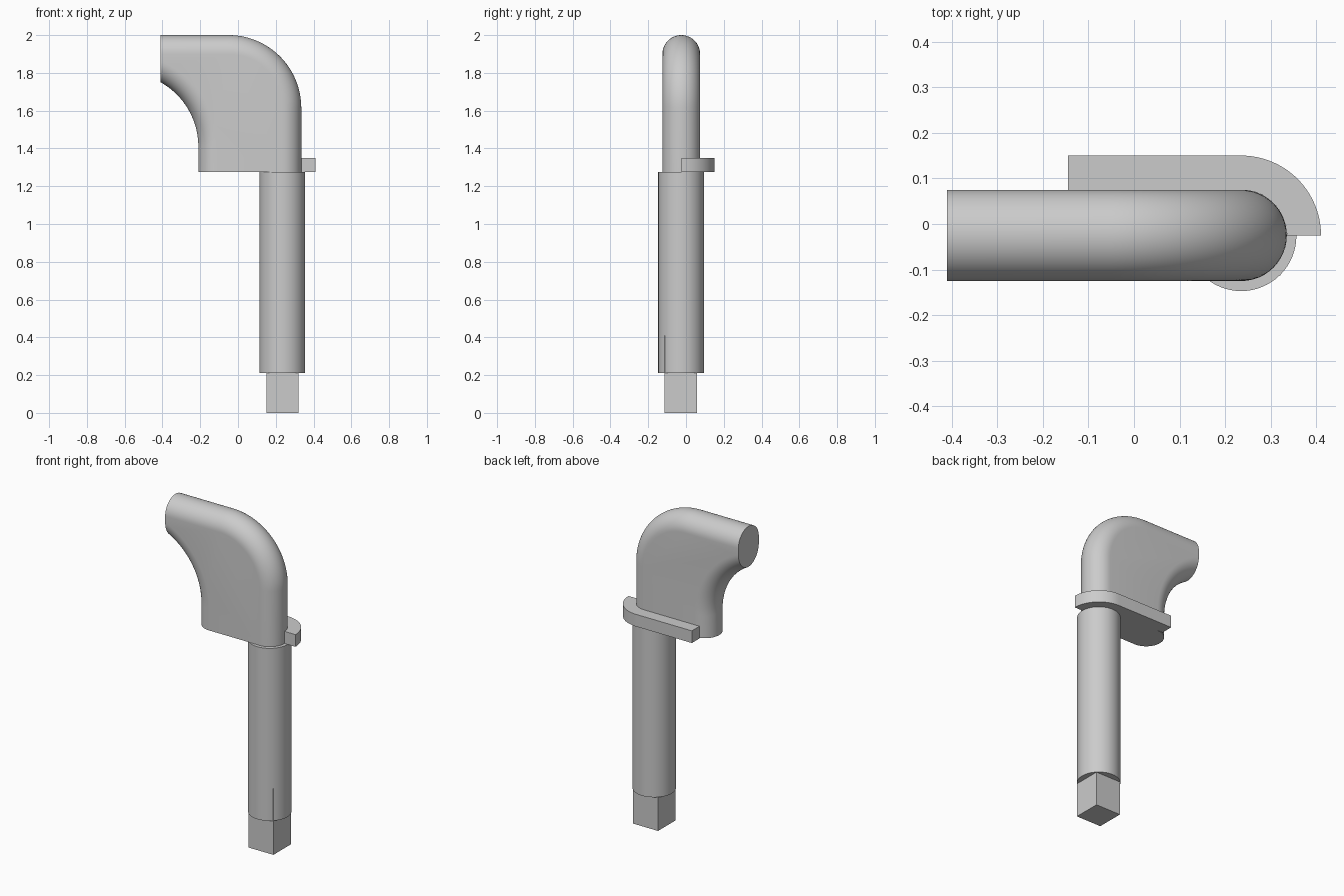
import bpy, bmesh
from math import sin, cos, pi, acos

cube = bpy.data.objects.get("Cube")
if cube:
    bpy.data.objects.remove(cube, do_unlink=True)

GREY = (0.6, 0.6, 0.6, 1)
mat = bpy.data.materials.new("plain grey")
mat.use_nodes = True
mat.diffuse_color = GREY
mat.node_tree.nodes["Principled BSDF"].inputs["Base Color"].default_value = GREY

BASE_Z = 1.275            # underside of the handle and its ledge
AXIS = (0.235, -0.026)    # centre of the shaft
MID_Y = -0.025            # middle plane of the handle
ROUND = 0.1               # half thickness of the handle


def arc(cx, cy, r, start, end, steps):
    """Points along a circular arc, angles in radians."""
    angles = [start + (end - start) * i / steps for i in range(steps + 1)]
    return [(cx + r * cos(a), cy + r * sin(a)) for a in angles]


def loft(name, rings, smooth=True):
    """Skin a stack of equal closed rings and cap both ends."""
    bm = bmesh.new()
    loops = [[bm.verts.new(p) for p in ring] for ring in rings]
    n = len(loops[0])
    for a, b in zip(loops, loops[1:]):
        for i in range(n):
            j = (i + 1) % n
            bm.faces.new((a[i], a[j], b[j], b[i]))
    bm.faces.new(loops[0][::-1])
    bm.faces.new(loops[-1])
    bmesh.ops.recalc_face_normals(bm, faces=bm.faces)
    mesh = bpy.data.meshes.new(name)
    bm.to_mesh(mesh)
    bm.free()
    mesh.materials.append(mat)
    obj = bpy.data.objects.new(name, mesh)
    bpy.context.collection.objects.link(obj)
    if smooth:
        bpy.ops.object.select_all(action='DESELECT')
        obj.select_set(True)
        bpy.context.view_layer.objects.active = obj
        bpy.ops.object.shade_smooth_by_angle(angle=pi / 6)
    return obj


def prism(name, outline, bottom, top, smooth=True):
    return loft(name, [[(x, y, z) for x, y in outline] for z in (bottom, top)], smooth)


def handle_outline(inset):
    """Side profile of the bent handle, shrunk on its rounded edges."""
    end_x, inner_r = -0.41, 0.39 + inset
    outer = arc(-0.05, 1.615, 0.385 - inset, pi / 2, 0, 32)
    inner = arc(-0.6, 1.41, inner_r, 0, acos((end_x + 0.6) / inner_r), 24)
    return ([(end_x, 2 - inset)] + outer
            + [(0.335 - inset, BASE_Z), (-0.21 + inset, BASE_Z)] + inner)


# Bent handle with fully rounded outer and inner edges
rings = []
for i in range(25):
    t = -pi / 2 + pi * i / 24
    y = MID_Y + ROUND * sin(t)
    rings.append([(x, y, z) for x, z in handle_outline(ROUND * (1 - cos(t)))])
loft("handle", rings)

# Ledge wrapping the back and outer end of the handle
ledge = ([(-0.145, 0.15)] + arc(AXIS[0], MID_Y, 0.175, pi / 2, 0, 24)
         + arc(AXIS[0], MID_Y, ROUND, 0, pi / 2, 24) + [(-0.145, 0.075)])
prism("ledge", ledge, BASE_Z, 1.35)

# Round shaft
prism("shaft", arc(*AXIS, 0.121, 0, 2 * pi, 64)[:-1], 0.21, BASE_Z)

# Square drive, its front corner just breaking through the shaft
cx, cy, h = AXIS[0] + 0.001, AXIS[1] - 0.002, 0.085
square = [(cx - h, cy - h), (cx + h, cy - h), (cx + h, cy + h), (cx - h, cy + h)]
prism("square_drive", square, 0, 0.41, smooth=False)
